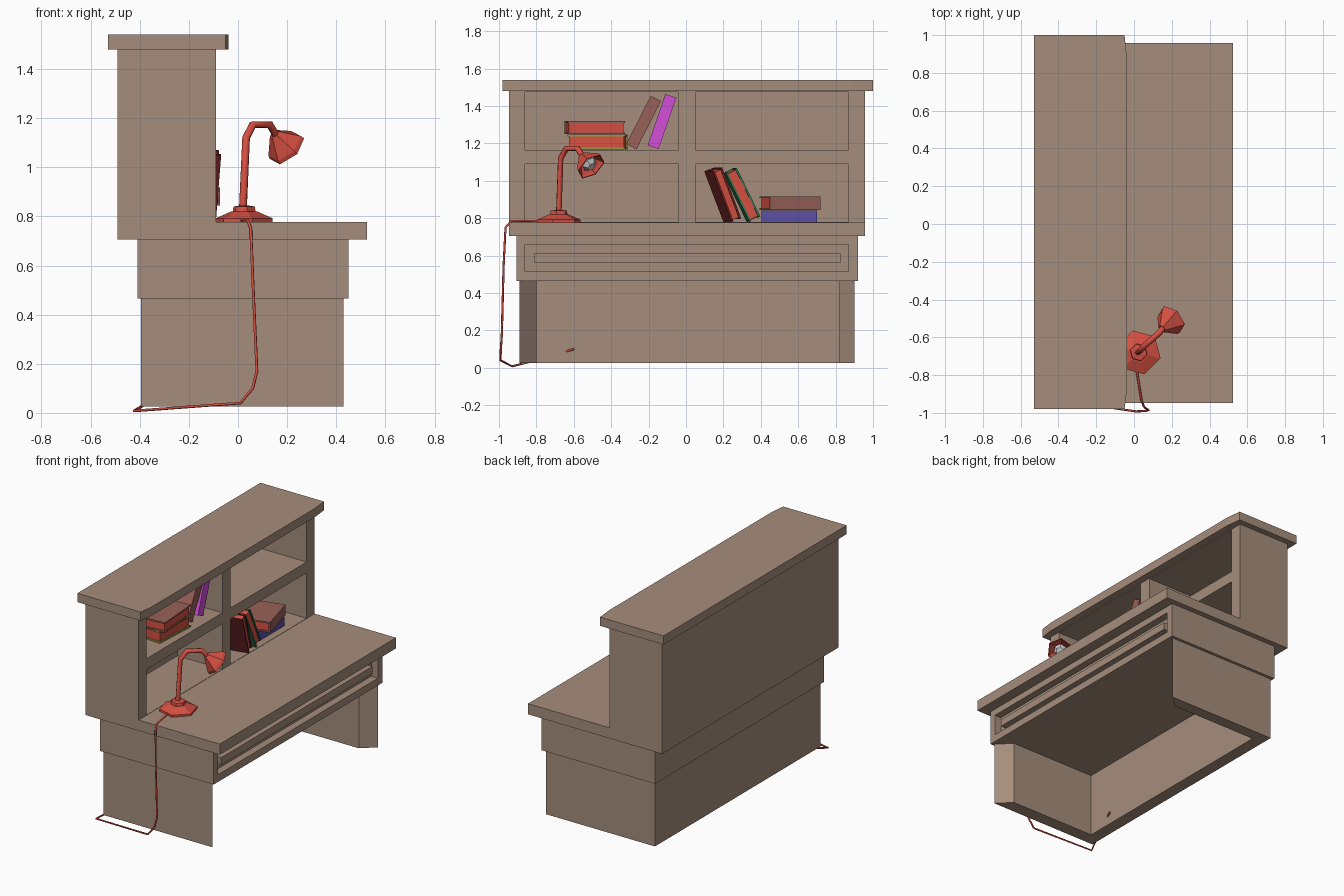
import bpy, bmesh
from math import radians, cos, sin, pi
from mathutils import Matrix, Vector

if "Cube" in bpy.data.objects:
    bpy.data.objects.remove(bpy.data.objects["Cube"])


def material(name, rgb):
    m = bpy.data.materials.new(name)
    m.diffuse_color = (*rgb, 1)
    m.use_nodes = True
    m.node_tree.nodes["Principled BSDF"].inputs["Base Color"].default_value = m.diffuse_color
    return m


WOOD = material("wood", (0.38, 0.27, 0.20))
RED = material("red", (0.68, 0.08, 0.055))
MAROON = material("maroon", (0.16, 0.02, 0.02))
BROWN = material("brown", (0.32, 0.12, 0.10))
GREEN = material("green", (0.03, 0.20, 0.09))
OLIVE = material("olive", (0.30, 0.33, 0.06))
PURPLE = material("purple", (0.11, 0.08, 0.38))
PINK = material("pink", (0.64, 0.08, 0.68))


def finish(name, bm, mats):
    bmesh.ops.recalc_face_normals(bm, faces=bm.faces)
    me = bpy.data.meshes.new(name)
    bm.to_mesh(me)
    bm.free()
    for m in mats:
        me.materials.append(m)
    ob = bpy.data.objects.new(name, me)
    bpy.context.collection.objects.link(ob)
    return ob


def add_box(bm, lo, hi, mat=0):
    lo, hi = Vector(lo), Vector(hi)
    mtx = Matrix.Translation((lo + hi) / 2) @ Matrix.Diagonal((*(hi - lo), 1))
    for v in bmesh.ops.create_cube(bm, size=1, matrix=mtx)["verts"]:
        for f in v.link_faces:
            f.material_index = mat


def boxes(name, spans, mat):
    bm = bmesh.new()
    for lo, hi in spans:
        add_box(bm, lo, hi)
    return finish(name, bm, [mat])


def prism(name, pts, vec, mat):
    """Extrude a flat outline along vec."""
    bm = bmesh.new()
    face = bm.faces.new([bm.verts.new(p) for p in pts])
    ext = bmesh.ops.extrude_face_region(bm, geom=[face], use_keep_orig=True)
    bmesh.ops.translate(bm, vec=vec, verts=[v for v in ext["geom"] if isinstance(v, bmesh.types.BMVert)])
    return finish(name, bm, [mat])


def cut(ob, spans):
    for lo, hi in spans:
        cutter = boxes("cutter", [(lo, hi)], WOOD)
        cutter.hide_render = True
        mod = ob.modifiers.new("cut", 'BOOLEAN')
        mod.operation, mod.solver, mod.object = 'DIFFERENCE', 'EXACT', cutter
        bpy.context.view_layer.objects.active = ob
        bpy.ops.object.modifier_apply(modifier=mod.name)
        bpy.data.objects.remove(cutter)


def lathe(name, profile, loc, axis, mats, turn=0.0, n=6):
    """Spin (radius, height) pairs into an n-sided solid along axis."""
    mtx = Matrix.Translation(loc) @ Vector(axis).to_track_quat('Z', 'Y').to_matrix().to_4x4()
    bm = bmesh.new()
    rings = [[bm.verts.new(mtx @ Vector((r * cos(turn + 2 * pi * i / n), r * sin(turn + 2 * pi * i / n), z)))
              for i in range(n)] for r, z in profile]
    for a, b in zip(rings, rings[1:]):
        for i in range(n):
            j = (i + 1) % n
            bm.faces.new((a[i], a[j], b[j], b[i]))
    bm.faces.new(rings[0])
    bm.faces.new(rings[-1])
    return finish(name, bm, mats)


def tube(name, pts, radius, mat):
    cu = bpy.data.curves.new(name, 'CURVE')
    cu.dimensions = '3D'
    cu.bevel_depth, cu.bevel_resolution, cu.use_fill_caps = radius, 1, True
    sp = cu.splines.new('POLY')
    sp.points.add(len(pts) - 1)
    for p, co in zip(sp.points, pts):
        p.co = (*co, 1)
    cu.materials.append(mat)
    ob = bpy.data.objects.new(name, cu)
    bpy.context.collection.objects.link(ob)


def book(name, loc, t, h, d, lean, yaw, cover, spine_out):
    """Two boards, a spine and a page block; local origin is the lower left front corner."""
    bm = bmesh.new()
    c, s = 0.010, 0.008
    add_box(bm, (-d, 0, 0), (0, c, h))
    add_box(bm, (-d, t - c, 0), (0, t, h))
    if spine_out:
        add_box(bm, (-c, c, 0), (0, t - c, h))
        add_box(bm, (-d + s, c, s), (-c, t - c, h - s), 1)
    else:
        add_box(bm, (-d, c, 0), (-d + c, t - c, h))
        add_box(bm, (-d + c, c, s), (-s, t - c, h - s), 1)
    ob = finish(name, bm, [cover, RED])
    ob.matrix_world = (Matrix.Translation(loc) @ Matrix.Rotation(radians(yaw), 4, 'Z')
                       @ Matrix.Rotation(radians(lean), 4, 'X'))


# U-shaped leg panel with splayed front edges
prism("leg_panel", [(x, y, 0.025) for x, y in (
    (0.43, -0.89), (-0.395, -0.89), (-0.395, 0.90), (0.43, 0.90),
    (0.34, 0.82), (-0.31, 0.82), (-0.31, -0.80), (0.34, -0.80))], (0, 0, 0.44), WOOD)

# Apron with recessed drawer front and pull bar
apron = boxes("drawer_apron", [((-0.41, -0.905, 0.465), (0.45, 0.92, 0.705))], WOOD)
cut(apron, [((0.40, -0.86, 0.515), (0.50, 0.87, 0.66))])
boxes("drawer_pull", [((0.40, -0.81, 0.56), (0.44, 0.825, 0.61))], WOOD)

# Desktop and hutch share one L-shaped profile
hutch = prism("desktop_and_hutch", [(x, -0.947, z) for x, z in (
    (-0.49, 0.705), (0.525, 0.705), (0.525, 0.778), (-0.09, 0.778),
    (-0.09, 1.48), (-0.49, 1.48))], (0, 1.905, 0), WOOD)
cut(hutch, [((-0.43, y0, z0), (-0.06, y1, z1))
            for y0, y1 in ((-0.86, -0.04), (0.05, 0.87))
            for z0, z1 in ((0.78, 1.09), (1.165, 1.475))])

# Hutch cap with slightly bowed front
prism("hutch_cap", [(x, y, 1.48) for x, y in (
    (-0.53, -0.98), (-0.05, -0.98), (-0.038, -0.88), (-0.038, 0.88),
    (-0.05, 1.0), (-0.53, 1.0))], (0, 0, 0.06), WOOD)

# Lamp
lathe("lamp_base", [(0.12, 0), (0.12, 0.014), (0.055, 0.042), (0.048, 0.042), (0.045, 0.062), (0.02, 0.066)],
      (0.025, -0.68, 0.778), (0, 0, 1), [RED], radians(15 + 90))
tube("lamp_arm", [(0.02, -0.68, 0.83), (0.033, -0.67, 1.12), (0.06, -0.64, 1.173),
                  (0.13, -0.58, 1.173), (0.16, -0.545, 1.12)], 0.016, RED)
AXIS = (0.55, 0.52, -0.63)
lathe("lamp_shade", [(0.022, 0), (0.08, 0.075), (0.085, 0.092), (0.079, 0.092), (0.074, 0.076), (0.018, 0.008)],
      (0.148, -0.555, 1.135), AXIS, [RED], radians(20))
lathe("lamp_bulb", [(0.015, 0.01), (0.035, 0.05), (0.044, 0.072), (0.025, 0.094)],
      (0.148, -0.555, 1.135), AXIS, [], radians(20))
tube("lamp_cord", [(0.01, -0.75, 0.784), (0.04, -0.935, 0.785), (0.052, -0.965, 0.75), (0.06, -0.975, 0.55),
                   (0.077, -0.985, 0.17), (0.06, -0.99, 0.10), (0.01, -0.992, 0.04), (-0.423, -0.93, 0.008),
                   (-0.39, -0.85, 0.028), (-0.30, -0.60, 0.10)], 0.006, RED)

# Books on the lower right shelf
book("leaning_maroon_book", (-0.09, 0.245, 0.78), 0.055, 0.29, 0.22, 21, 12, MAROON, False)
book("leaning_green_book", (-0.10, 0.34, 0.78), 0.065, 0.29, 0.22, 26, 4, GREEN, False)
book("flat_purple_book", (-0.14, 0.70, 0.78), 0.062, 0.295, 0.22, 90, 0, PURPLE, True)
book("flat_brown_book", (-0.145, 0.72, 0.845), 0.072, 0.28, 0.22, 90, 15, BROWN, True)

# Books on the upper left shelf
book("flat_olive_book", (-0.13, -0.325, 1.167), 0.080, 0.31, 0.22, 90, -3, OLIVE, False)
book("flat_top_book", (-0.13, -0.325, 1.249), 0.070, 0.31, 0.22, 90, 4, BROWN, False)
book("leaning_brown_book", (-0.16, -0.32, 1.196), 0.062, 0.29, 0.22, -27, 0, BROWN, True)
book("leaning_pink_book", (-0.16, -0.205, 1.19), 0.062, 0.29, 0.22, -19, 0, PINK, True)
